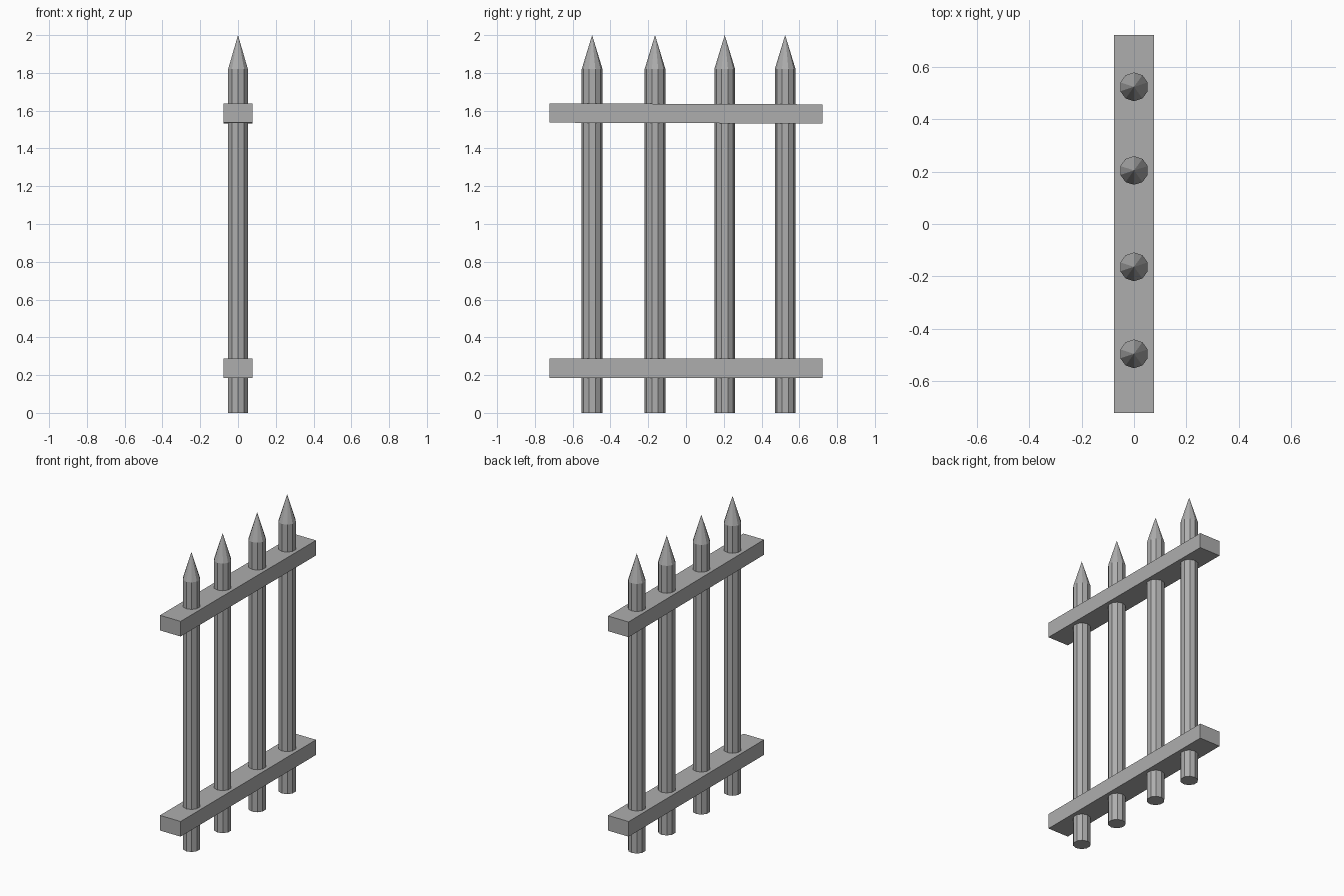
import bpy
import bmesh
from math import cos, sin, pi

cube = bpy.data.objects.get("Cube")
if cube:
    bpy.data.objects.remove(cube)

# Single grey metal
metal = bpy.data.materials.new("grey_metal")
metal.use_nodes = True
GREY = (0.42, 0.42, 0.42, 1)
metal.diffuse_color = GREY
metal.node_tree.nodes["Principled BSDF"].inputs["Base Color"].default_value = GREY

SIDES = 10
RADIUS = 0.055
SHOULDER = 1.82
TIP = 2.0


def add_object(name, bm):
    bmesh.ops.recalc_face_normals(bm, faces=bm.faces)
    mesh = bpy.data.meshes.new(name)
    bm.to_mesh(mesh)
    bm.free()
    mesh.materials.append(metal)
    obj = bpy.data.objects.new(name, mesh)
    bpy.context.collection.objects.link(obj)
    return obj


def add_picket(name, y):
    """Faceted bar with a pointed spike on top."""
    bm = bmesh.new()
    angles = [pi / 2 + 2 * pi * i / SIDES for i in range(SIDES)]
    low, high = [
        [bm.verts.new((RADIUS * cos(a), y + RADIUS * sin(a), z)) for a in angles]
        for z in (0, SHOULDER)
    ]
    tip = bm.verts.new((0, y, TIP))
    bm.faces.new(low)
    for i in range(SIDES):
        j = (i + 1) % SIDES
        bm.faces.new((low[i], low[j], high[j], high[i]))
        bm.faces.new((high[i], high[j], tip))
    return add_object(name, bm)


def add_rail(name, z, droop=0.0):
    """Flat cross rail, optionally sinking slightly towards the back."""
    bm = bmesh.new()
    bmesh.ops.create_cube(bm, size=1)
    for v in bm.verts:
        v.co.x *= 0.154
        v.co.z = z + v.co.z * 0.102 - v.co.y * droop
        v.co.y *= 1.445
    return add_object(name, bm)


# Four upright pickets
for number, y in enumerate((-0.497, -0.164, 0.205, 0.525), 1):
    add_picket(f"picket_{number}", y)

# Two cross rails
add_rail("lower_rail", 0.236)
add_rail("upper_rail", 1.585, droop=0.005)
